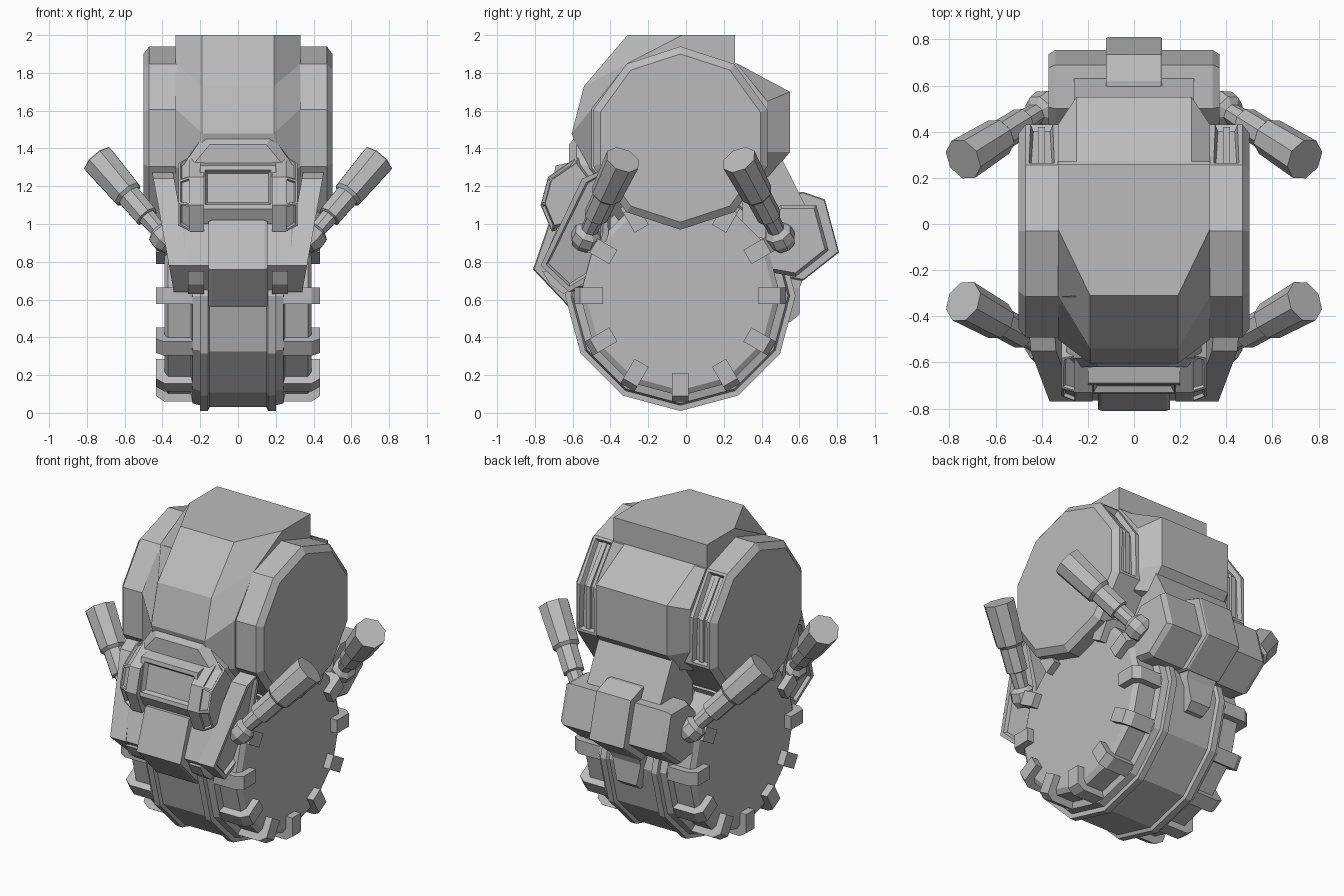
import bpy, bmesh
from math import sin, cos, pi
from mathutils import Vector

cube = bpy.data.objects.get("Cube")
if cube:
    bpy.data.objects.remove(cube)

grey = bpy.data.materials.new("plain grey")
grey.use_nodes = True
grey.diffuse_color = (0.5, 0.5, 0.5, 1)
grey.node_tree.nodes["Principled BSDF"].inputs["Base Color"].default_value = (0.5, 0.5, 0.5, 1)


def loft(name, sections, mirror=False, detail=None):
    """Skin a row of matching closed sections and cap both ends."""
    bm = bmesh.new()
    rings = [[bm.verts.new(p) for p in s] for s in sections]
    n = len(rings[0])
    rows = []
    for a, b in zip(rings, rings[1:]):
        rows.append([bm.faces.new((a[i], a[(i + 1) % n], b[(i + 1) % n], b[i])) for i in range(n)])
    caps = [bm.faces.new(rings[0]), bm.faces.new(rings[-1])]
    bmesh.ops.recalc_face_normals(bm, faces=bm.faces)
    if detail:
        detail(bm, rows, caps)
    me = bpy.data.meshes.new(name)
    bm.to_mesh(me)
    bm.free()
    me.materials.append(grey)
    ob = bpy.data.objects.new(name, me)
    bpy.context.collection.objects.link(ob)
    if mirror:
        ob.modifiers.new("Mirror", 'MIRROR').use_clip = False
    return ob


def sec(x, profile, scale=1.0):
    """Side profile placed at x, optionally shrunk about its middle."""
    cy = sum(p[0] for p in profile) / len(profile)
    cz = sum(p[1] for p in profile) / len(profile)
    return [(x, cy + (y - cy) * scale, cz + (z - cz) * scale) for y, z in profile]


def block(name, profile, x, bevel=0.03, shrink=0.9):
    """Symmetric block with bevelled ends."""
    return loft(name, [sec(-x, profile, shrink), sec(bevel - x, profile),
                       sec(x - bevel, profile), sec(x, profile, shrink)])


def lathe(name, rows, sides, cz, detail=None):
    """Polygonal drum round the x axis; rows are (x, radius)."""
    return loft(name, [[(x, r * sin(2 * pi * i / sides) - 0.03, cz + r * cos(2 * pi * i / sides))
                        for i in range(sides)] for x, r in rows], detail=detail)


def both(half):
    return [(-x, r) for x, r in half] + [(x, r) for x, r in reversed(half)]


# Lower wheel with raised rails
WHEEL_Z = 0.62
lathe("wheel", both([(0.39, 0.5), (0.37, 0.53), (0.25, 0.53), (0.24, 0.57), (0.2, 0.58),
                     (0.2, 0.61), (0.16, 0.61), (0.15, 0.59)]), 12, WHEEL_Z)

# Clips round the wheel rim
clip = [(0.24, 0.5), (0.24, 0.56), (0.39, 0.56), (0.435, 0.53), (0.435, 0.41), (0.39, 0.41), (0.37, 0.5)]
for k in range(12):
    a = k * pi / 6
    out, side = Vector((0, sin(a), cos(a))), Vector((0, cos(a), -sin(a)))
    hub = Vector((0, -0.03, WHEEL_Z))
    loft("rim_clip", [[hub + out * r + side * s + Vector((x, 0, 0)) for x, r in clip]
                      for s in (-0.043, 0.043)], mirror=True)


# Upper drum with recessed vents at the back
def vents(bm, rows, caps):
    for row in (rows[1], rows[3]):
        faces = [row[1], row[2]]
        bmesh.ops.inset_region(bm, faces=faces, thickness=0.022, depth=0)
        bmesh.ops.inset_region(bm, faces=faces, thickness=0.012, depth=-0.03)


lathe("drum", both([(0.5, 0.445), (0.47, 0.485), (0.33, 0.485)]), 10, 1.455, vents)
vent_bar = [(0.23, 1.84), (0.42, 1.6), (0.42, 1.33), (0.38, 1.33), (0.38, 1.58), (0.21, 1.8)]
loft("vent_bar", [sec(0.385, vent_bar), sec(0.415, vent_bar)], mirror=True)

# Central housing: side outline follows the drum, middle outline stands proud
edge = [(0.26, 2.0), (-0.02, 2.0), (-0.31, 1.85), (-0.5, 1.61), (-0.5, 1.3), (-0.3, 1.05), (0.26, 1.05)]
mid = [(0.26, 2.0), (-0.31, 2.0), (-0.54, 1.73), (-0.605, 1.48), (-0.54, 1.27), (-0.4, 1.0), (0.26, 1.0)]
loft("housing", [sec(-0.33, edge), sec(-0.19, mid), sec(0.19, mid), sec(0.33, edge)])
rear = [(0.2, 1.86), (0.27, 1.85), (0.55, 1.7), (0.55, 1.38), (0.44, 1.25), (0.2, 1.2)]
rear_edge = [(0.2, 1.86), (0.27, 1.85), (0.43, 1.65), (0.43, 1.38), (0.4, 1.25), (0.2, 1.2)]
loft("housing_back", [sec(-0.33, rear_edge), sec(-0.25, rear), sec(0.25, rear), sec(0.33, rear_edge)])

# Rear bracket
block("rear_neck", [(0.3, 1.4), (0.5, 1.36), (0.64, 1.08), (0.5, 0.9), (0.3, 0.95)], 0.26, 0.01, 1)
block("rear_block", [(0.42, 1.02), (0.5, 1.1), (0.69, 1.1), (0.755, 0.86), (0.58, 0.72), (0.42, 0.75)], 0.37)
block("rear_clasp", [(0.5, 1.16), (0.62, 1.17), (0.735, 1.13), (0.81, 0.85), (0.62, 0.7), (0.5, 0.72)], 0.122, 0.01, 0.97)
loft("rear_tongue", [[(-w, y0, z), (w, y0, z), (w, y1, z), (-w, y1, z)]
                     for w, y0, y1, z in ((0.11, 0.46, 0.64, 0.76), (0.1, 0.46, 0.6, 0.66), (0.07, 0.48, 0.6, 0.52), (0.06, 0.48, 0.55, 0.48))])


# Viewer box on the front: recessed middle and wide slotted ends
def screen(bm, rows, caps):
    front = [rows[0][1]]
    bmesh.ops.inset_region(bm, faces=front, thickness=0.035, depth=0)
    bmesh.ops.inset_region(bm, faces=front, thickness=0.02, depth=-0.025)


def slots(bm, rows, caps):
    faces = rows[1][0:3]
    bmesh.ops.inset_individual(bm, faces=faces, thickness=0.014, depth=0)
    bmesh.ops.inset_individual(bm, faces=faces, thickness=0.004, depth=-0.015)


middle = [(-0.54, 1.34), (-0.69, 1.31), (-0.735, 1.08), (-0.69, 1.0), (-0.5, 1.0), (-0.45, 1.2)]
loft("viewer_middle", [sec(-0.2, middle), sec(0.2, middle)], detail=screen)
end = [(-0.57, 1.36), (-0.73, 1.25), (-0.77, 1.1), (-0.71, 0.96), (-0.55, 1.0), (-0.45, 1.2)]
loft("viewer_end", [sec(0.18, end), sec(0.25, end), sec(0.315, end, 0.82)], mirror=True, detail=slots)
loft("viewer_hood", [[(-a, y, 1.2), (-a, y, z0), (-b, y, z1), (b, y, z1), (a, y, z0), (a, y, 1.2)]
                     for y, a, b, z0, z1 in ((-0.4, 0.3, 0.19, 1.31, 1.485), (-0.58, 0.29, 0.18, 1.31, 1.47),
                                             (-0.62, 0.25, 0.15, 1.3, 1.42))])

# Lower cowl and its centre block
block("cowl", [(-0.4, 1.08), (-0.64, 1.08), (-0.765, 0.78), (-0.62, 0.64), (-0.4, 0.68)], 0.31)
block("cowl_centre", [(-0.4, 1.02), (-0.72, 1.02), (-0.81, 0.76), (-0.62, 0.56), (-0.4, 0.6)], 0.155, 0.015, 0.97)
foot = [(-0.68, 0.75), (-0.76, 0.75), (-0.72, 0.68), (-0.65, 0.63), (-0.6, 0.66)]
loft("cowl_foot", [sec(0.18, foot), sec(0.265, foot)], mirror=True)


# Wing plates leaning in towards the bottom
def panel(bm, rows, caps):
    bmesh.ops.inset_region(bm, faces=[caps[1]], thickness=0.03, depth=0)
    bmesh.ops.inset_region(bm, faces=[caps[1]], thickness=0.012, depth=-0.02)


wing = [(-0.43, 1.29), (-0.55, 1.24), (-0.77, 0.78), (-0.62, 0.64), (-0.48, 0.72), (-0.41, 0.95)]
loft("wing_plate", [[(0.45 - (1.25 - z) * 0.18 - t, y, z) for y, z in wing] for t in (0.11, 0)],
     mirror=True, detail=panel)


# Four stepped arms ending in thick octagonal grips
def arm(name, base, tip):
    base, tip = Vector(base), Vector(tip)
    d = (tip - base).normalized()
    u = d.cross(Vector((0, 0, 1))).normalized()
    v = d.cross(u)
    steps = ((-0.1, 0.06), (-0.03, 0.08), (0.06, 0.075), (0.1, 0.045), (0.26, 0.05), (0.27, 0.066),
             (0.53, 0.068), (0.56, 0.085), (1, 0.095))
    loft(name, [[base.lerp(tip, t) + (u * cos(k * pi / 4) + v * sin(k * pi / 4)) * r
                 for k in range(8)] for t, r in steps], mirror=True)


arm("front_arm", (0.39, -0.53, 0.93), (0.74, -0.335, 1.34))
arm("rear_arm", (0.39, 0.5, 0.93), (0.74, 0.28, 1.34))
